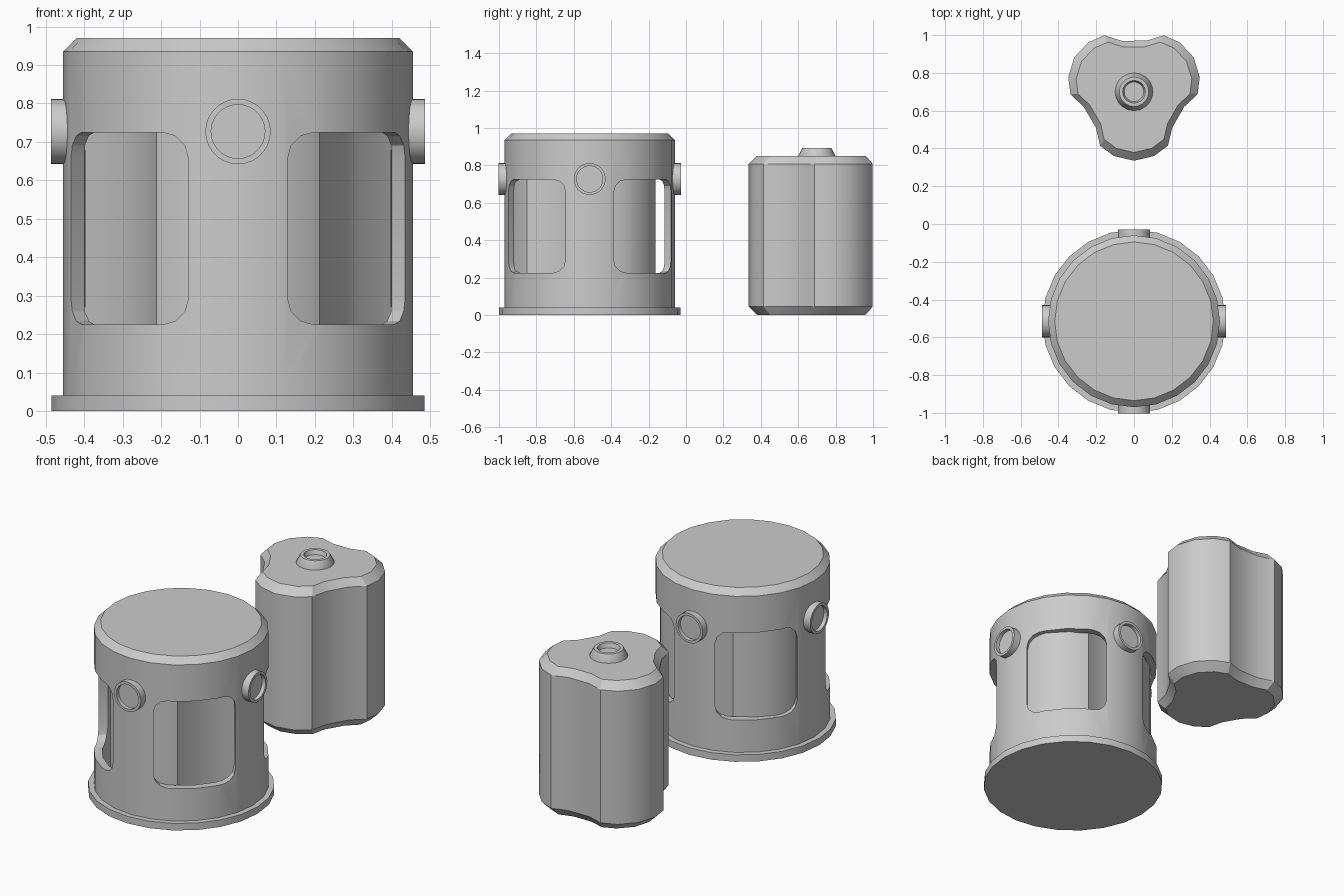
import bpy, bmesh
from math import sin, cos, pi, radians
from mathutils import Matrix

if "Cube" in bpy.data.objects:
    bpy.data.objects.remove(bpy.data.objects["Cube"])

HOUSING = Matrix.Translation((0, -0.515, 0))
CELL = Matrix.Translation((0, 0.70, 0))


def finish(name, bm, matrix, smooth=True):
    bmesh.ops.remove_doubles(bm, verts=bm.verts[:], dist=1e-5)
    bmesh.ops.recalc_face_normals(bm, faces=bm.faces[:])
    bm.transform(matrix)
    me = bpy.data.meshes.new(name)
    bm.to_mesh(me)
    bm.free()
    ob = bpy.data.objects.new(name, me)
    bpy.context.collection.objects.link(ob)
    if smooth:
        shade(ob)
    return ob


def shade(ob, angle=28):
    bpy.ops.object.select_all(action='DESELECT')
    ob.select_set(True)
    bpy.context.view_layer.objects.active = ob
    bpy.ops.object.shade_smooth_by_angle(angle=radians(angle))


def stack(bm, rings):
    """Bridge equal-length rings of points and cap both ends."""
    loops = [[bm.verts.new(p) for p in ring] for ring in rings]
    n = len(loops[0])
    for a, b in zip(loops, loops[1:]):
        for i in range(n):
            j = (i + 1) % n
            bm.faces.new((a[i], a[j], b[j], b[i]))
    bm.faces.new(loops[0][::-1])
    bm.faces.new(loops[-1])


def turned(name, profile, sides, matrix, smooth=True):
    bm = bmesh.new()
    stack(bm, [[(r * cos(2 * pi * i / sides), r * sin(2 * pi * i / sides), z)
                for i in range(sides)] for r, z in profile])
    return finish(name, bm, matrix, smooth)


def trefoil(name, levels, matrix):
    """Three-lobed prism; levels are (scale, z)."""
    lobe = [(-0.18, -0.285), (-0.107, -0.34), (0, -0.365), (0.107, -0.34),
            (0.18, -0.285), (0.202, -0.191), (0.266, -0.079)]
    outline = []
    for k in range(3):
        c, s = cos(k * 2 * pi / 3), sin(k * 2 * pi / 3)
        outline += [(x * c - y * s, x * s + y * c) for x, y in lobe]
    bm = bmesh.new()
    stack(bm, [[(x * f, y * f, z) for x, y in outline] for f, z in levels])
    return finish(name, bm, matrix)


def subtract(ob, cutter):
    mod = ob.modifiers.new("cut", 'BOOLEAN')
    mod.operation = 'DIFFERENCE'
    mod.solver = 'EXACT'
    mod.object = cutter
    bpy.context.view_layer.objects.active = ob
    bpy.ops.object.modifier_apply(modifier=mod.name)
    bpy.data.objects.remove(cutter)


def window_cutter(angle):
    """Rounded rectangle pushed through the wall along one direction."""
    w, z0, z1, r = 0.216, 0.225, 0.725, 0.068
    pts = []
    corners = [(w - r, z1 - r), (r - w, z1 - r), (r - w, z0 + r), (w - r, z0 + r)]
    for k, (cy, cz) in enumerate(corners):
        for i in range(4):
            a = k * pi / 2 + i * pi / 6
            pts.append((cy + r * cos(a), cz + r * sin(a)))
    bm = bmesh.new()
    stack(bm, [[(x, y, z) for y, z in pts] for x in (0.25, 0.6)])
    return finish("window_cutter", bm, HOUSING @ Matrix.Rotation(angle, 4, 'Z'), False)


# Round housing: flange, wall, chamfered lid
housing = turned("housing", [(0.485, 0), (0.485, 0.04), (0.455, 0.04),
                             (0.455, 0.935), (0.42, 0.97)], 24, HOUSING, False)
subtract(housing, turned("cavity_cutter", [(0.412, 0.04), (0.412, 0.93)], 24, HOUSING, False))

# Four diagonal windows
for k in range(4):
    subtract(housing, window_cutter(pi / 4 + k * pi / 2))
shade(housing)

# Three-lobed core inside the housing
trefoil("inner_core", [(1.18, 0.035), (1.18, 0.935)], HOUSING)

# Four recessed round bosses around the wall
for k in range(4):
    m = (HOUSING @ Matrix.Rotation(k * pi / 2, 4, 'Z')
         @ Matrix.Translation((0, 0, 0.727)) @ Matrix.Rotation(pi / 2, 4, 'Y'))
    turned(f"boss_{k + 1}", [(0.085, 0.43), (0.085, 0.487), (0.07, 0.487),
                             (0.07, 0.465)], 28, m)

# Free-standing three-lobed cell with chamfered ends
trefoil("cell_body", [(0.87, 0), (1, 0.045), (1, 0.808), (0.88, 0.85)], CELL)

# Tapered hollow nub on the cell
turned("cell_nub", [(0.10, 0.845), (0.10, 0.85), (0.078, 0.893), (0.06, 0.893),
                    (0.052, 0.868)], 20, CELL)
